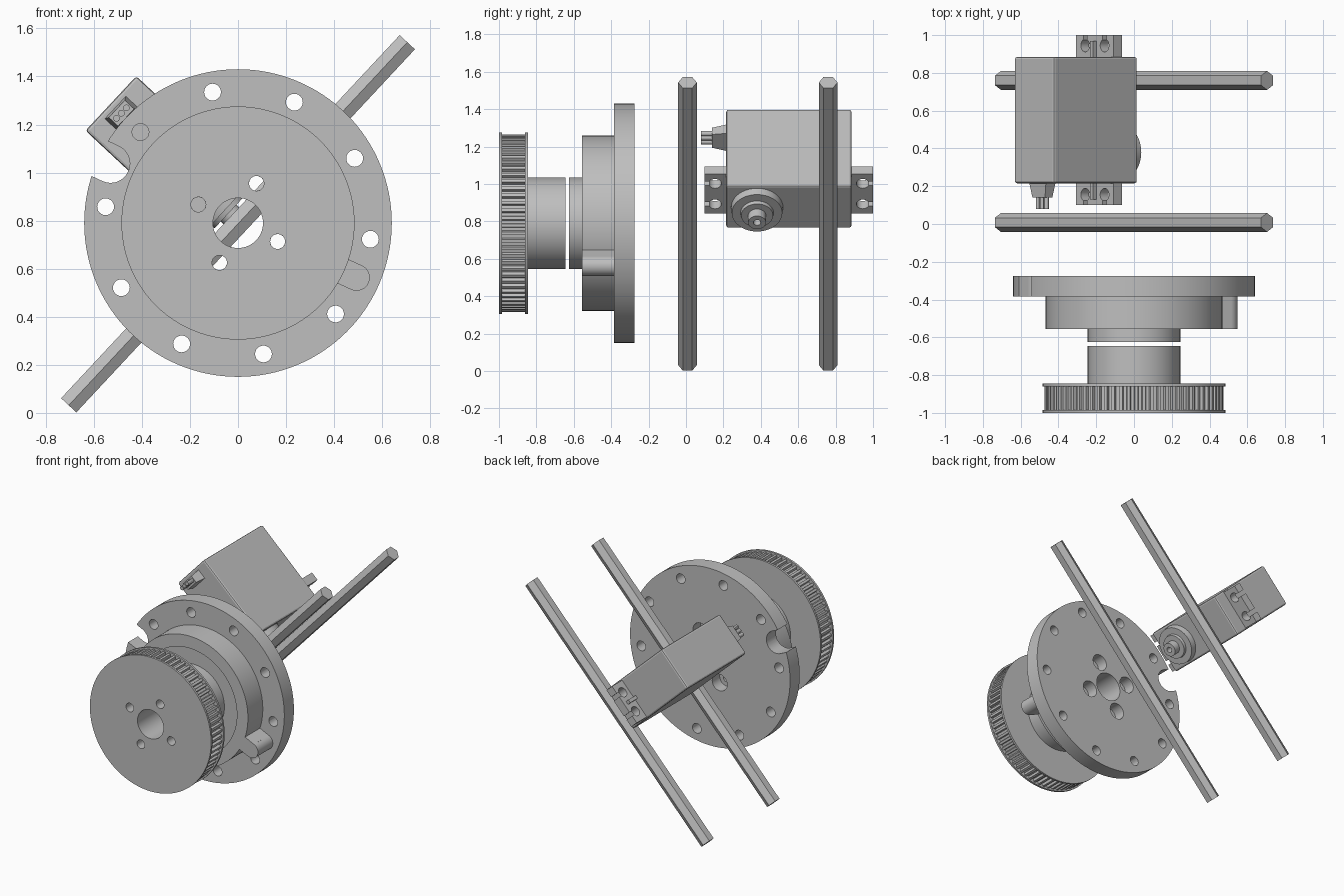
import bpy, bmesh, math
from mathutils import Matrix, Vector

if "Cube" in bpy.data.objects:
    bpy.data.objects.remove(bpy.data.objects["Cube"])

CZ = 0.79            # height of the main axis
TILT = -math.radians(47)
grey = bpy.data.materials.new("plain grey")
grey.diffuse_color = (0.52, 0.52, 0.52, 1)
grey.use_nodes = True
grey.node_tree.nodes["Principled BSDF"].inputs["Base Color"].default_value = grey.diffuse_color


def finish(name, bm, smooth=True):
    bmesh.ops.recalc_face_normals(bm, faces=bm.faces)
    me = bpy.data.meshes.new(name)
    bm.to_mesh(me)
    bm.free()
    ob = bpy.data.objects.new(name, me)
    bpy.context.collection.objects.link(ob)
    me.materials.append(grey)
    if smooth:
        shade(ob)
    return ob


def shade(ob):
    bpy.ops.object.select_all(action='DESELECT')
    ob.select_set(True)
    bpy.context.view_layer.objects.active = ob
    bpy.ops.object.shade_smooth_by_angle(angle=math.radians(30))


def lathe(name, profile, n=96):
    """Closed (radius, y) outline turned about the main axis."""
    bm = bmesh.new()
    rings = []
    for i in range(n):
        a = 2 * math.pi * i / n
        rings.append([bm.verts.new((r * math.cos(a), y, CZ + r * math.sin(a))) for r, y in profile])
    m = len(profile)
    for i in range(n):
        p, q = rings[i], rings[(i + 1) % n]
        for j in range(m):
            k = (j + 1) % m
            bm.faces.new((p[j], p[k], q[k], q[j]))
    return finish(name, bm)


def cyl(name, r, length, matrix, n=32, r2=None):
    bm = bmesh.new()
    bmesh.ops.create_cone(bm, cap_ends=True, segments=n, radius1=r,
                          radius2=r if r2 is None else r2, depth=length, matrix=matrix)
    return finish(name, bm, n > 6)


def ycyl(name, r, y0, y1, x, z, n=32):
    m = Matrix.Translation((x, (y0 + y1) / 2, z)) @ Matrix.Rotation(math.pi / 2, 4, 'X')
    return cyl(name, r, y1 - y0, m, n)


def box(name, lo, hi, matrix=Matrix(), bevel=0.0):
    lo, hi = Vector(lo), Vector(hi)
    bm = bmesh.new()
    bmesh.ops.create_cube(bm, size=1)
    for v in bm.verts:
        v.co = (lo + hi) / 2 + Vector(a * b for a, b in zip(v.co, hi - lo))
    if bevel:
        bmesh.ops.bevel(bm, geom=bm.edges[:], offset=bevel, segments=2, profile=0.5, affect='EDGES')
    bmesh.ops.transform(bm, matrix=matrix, verts=bm.verts)
    return finish(name, bm, False)


def cut(ob, cutters, operation='DIFFERENCE'):
    bpy.ops.object.select_all(action='DESELECT')
    bpy.context.view_layer.objects.active = ob
    ob.select_set(True)
    for c in cutters:
        mod = ob.modifiers.new("cut", 'BOOLEAN')
        mod.object, mod.operation, mod.solver = c, operation, 'EXACT'
        bpy.ops.object.modifier_apply(modifier=mod.name)
        bpy.data.objects.remove(c, do_unlink=True)
    shade(ob)


def polar(r, deg):
    a = math.radians(deg)
    return r * math.cos(a), CZ + r * math.sin(a)


def radial(rot_deg):
    """Frame whose X axis points outward from the main axis."""
    return Matrix.Translation((0, 0, CZ)) @ Matrix.Rotation(-math.radians(rot_deg), 4, 'Y')


BOLTS = [65 + 90 * i for i in range(4)]

# pulley with its hub
pulley = lathe("pulley", [(0.104, -1), (0.485, -1), (0.485, -0.985), (0.45, -0.985), (0.45, -0.86),
                          (0.485, -0.86), (0.485, -0.845), (0.245, -0.845), (0.245, -0.645), (0.104, -0.645)])
cut(pulley, [ycyl("cutter", 0.031, -1.1, -0.6, *polar(0.182, a)) for a in BOLTS])

# toothed belt band
bm = bmesh.new()
outline = []
for i in range(72):
    for f, r in ((0, 0.456), (0.4, 0.456), (0.5, 0.475), (0.9, 0.475)):
        outline.append(polar(r, (i + f) * 5))
face = bm.faces.new([bm.verts.new((x, -0.985, z)) for x, z in outline])
top = bmesh.ops.extrude_face_region(bm, geom=[face])
bmesh.ops.translate(bm, vec=(0, 0.125, 0), verts=[v for v in top['geom'] if isinstance(v, bmesh.types.BMVert)])
bmesh.ops.delete(bm, geom=[f for f in bm.faces if len(f.verts) > 4], context='FACES_ONLY')
finish("pulley_teeth", bm, False)

# flanged housing: hub, recessed drum, mounting disc
housing = lathe("flanged_housing", [(0.104, -0.625), (0.245, -0.625), (0.245, -0.505), (0.38, -0.505),
                                    (0.38, -0.555), (0.468, -0.555), (0.468, -0.385), (0.64, -0.385),
                                    (0.64, -0.275), (0.104, -0.275)], 128)
cutters = [ycyl("cutter", 0.035, -0.45, -0.2, *polar(0.555, 29 + 36 * i), 24) for i in range(10)]
cutters += [ycyl("cutter", 0.031, -0.7, -0.2, *polar(0.182, a), 24) for a in BOLTS]
cutters += [ycyl("cutter", 0.06, -0.36, -0.2, *polar(0.182, a), 24) for a in BOLTS]
# rounded rim notch
cutters += [ycyl("cutter", 0.08, -0.45, -0.2, *polar(0.585, 155), 48),
            box("cutter", (0.585, -0.45, -0.08), (0.8, -0.2, 0.08), radial(155))]
cut(housing, cutters)

# rounded lug on the drum
lug = ycyl("drum_lug", 0.055, -0.555, -0.38, *polar(0.543, -24.7))
cut(lug, [box("lug_arm", (0.41, -0.555, -0.055), (0.543, -0.38, 0.055), radial(-24.7))], 'UNION')

# hexagonal rods, ridge facing forward
for name, y in (("front_rod", 0.008), ("rear_rod", 0.76)):
    m = (Matrix.Translation((0, y, 0.787)) @ Matrix.Rotation(TILT, 4, 'Y')
         @ Matrix.Rotation(math.pi / 2, 4, 'Y'))
    bm = bmesh.new()
    bmesh.ops.create_cone(bm, cap_ends=True, segments=6, radius1=0.05, radius2=0.05, depth=2.066)
    ridge = max(abs(v.co.y) for v in bm.verts)
    if ridge < 0.049:
        bmesh.ops.rotate(bm, verts=bm.verts, matrix=Matrix.Rotation(math.pi / 2, 3, 'Z'))
    bmesh.ops.transform(bm, matrix=m, verts=bm.verts)
    finish(name, bm, False)

# servo, built upright: local z = 0 is its closed end
S = Matrix.Translation((-0.529, 0, 1.288)) @ Matrix.Rotation(TILT, 4, 'Y')
box("servo_body", (-0.155, 0.215, -0.605), (0.155, 0.885, 0), S, 0.012)

ears = box("servo_ears", (-0.145, 0.1, -0.5), (0.145, 1.0, -0.44), S)
cutters = []
for y, out in ((0.155, 0.05), (0.945, 1.05)):
    for x in (-0.075, 0.075):
        cutters.append(cyl("cutter", 0.034, 0.2, S @ Matrix.Translation((x, y, -0.47)), 24))
        cutters.append(box("cutter", (x - 0.015, min(y, out), -0.6), (x + 0.015, max(y, out), -0.4), S))
cut(ears, cutters)

# stiffening ribs on the ears
for name, y0, y1 in (("front_ear_rib", 0.13, 0.23), ("rear_ear_rib", 0.87, 0.97)):
    box(name, (-0.012, y0, -0.45), (0.012, y1, -0.415), S)

# output boss, collar and hollow shaft
for name, r, z0, z1, r2 in (("output_boss", 0.14, -0.59, -0.65, 0.135), ("output_collar", 0.09, -0.64, -0.67, 0.085)):
    cyl(name, r2, z0 - z1, S @ Matrix.Translation((0, 0.38, (z0 + z1) / 2)), 40, r)
shaft = cyl("output_shaft", 0.048, 0.09, S @ Matrix.Translation((0, 0.38, -0.68)), 24)
cut(shaft, [cyl("cutter", 0.02, 0.1, S @ Matrix.Translation((0, 0.38, -0.73)), 16)])

# tapered cable grommet and three wires
bm = bmesh.new()
bmesh.ops.create_cube(bm, size=1)
for v in bm.verts:
    k = 1 if v.co.y > 0 else 0.75
    v.co = (v.co.x * 0.13 * k, 0.18 + v.co.y * 0.08, -0.06 + v.co.z * 0.07 * k)
bmesh.ops.transform(bm, matrix=S, verts=bm.verts)
finish("cable_grommet", bm, False)
for i in (-1, 0, 1):
    m = S @ Matrix.Translation((i * 0.03, 0.12, -0.06)) @ Matrix.Rotation(math.pi / 2, 4, 'X')
    cyl("cable_wire", 0.014, 0.08, m, 12)
